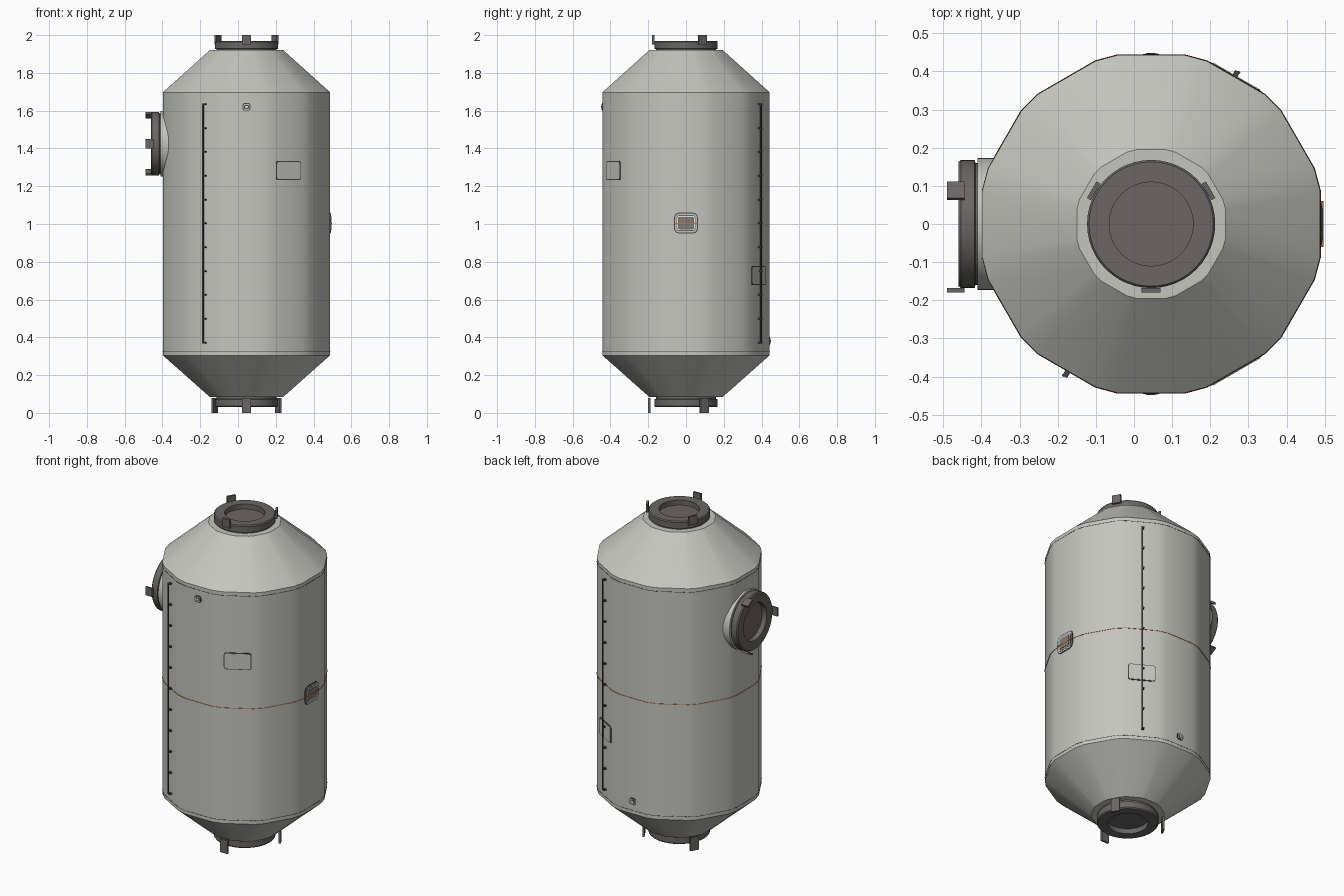
import bpy, bmesh, math
from mathutils import Matrix, Vector

if "Cube" in bpy.data.objects:
    bpy.data.objects.remove(bpy.data.objects["Cube"], do_unlink=True)


def material(name, r, g, b):
    m = bpy.data.materials.new(name)
    m.use_nodes = True
    m.diffuse_color = (r, g, b, 1)
    m.node_tree.nodes["Principled BSDF"].inputs["Base Color"].default_value = (r, g, b, 1)
    return m


HULL = material("hull pale grey", 0.56, 0.56, 0.52)
DARK = material("dark grey", 0.14, 0.135, 0.13)
LINE = material("seam charcoal", 0.06, 0.06, 0.058)
WHITE = material("white trim", 0.8, 0.8, 0.78)
PANE = material("pane grey", 0.22, 0.2, 0.18)
ORANGE = material("orange stripe", 0.6, 0.16, 0.03)

AXIS = Matrix.Translation((0.045, 0, 0))
APOTHEM = 0.443


def finish(name, bm, mat, matrix, smooth=False):
    bmesh.ops.recalc_face_normals(bm, faces=bm.faces)
    mesh = bpy.data.meshes.new(name)
    bm.to_mesh(mesh)
    bm.free()
    mesh.materials.append(mat)
    ob = bpy.data.objects.new(name, mesh)
    ob.matrix_world = matrix
    bpy.context.collection.objects.link(ob)
    if smooth:
        bpy.ops.object.select_all(action="DESELECT")
        ob.select_set(True)
        bpy.context.view_layer.objects.active = ob
        bpy.ops.object.shade_smooth_by_angle(angle=math.radians(30))
    return ob


def hull_section():
    # twelve flat sides with clipped corners, apothem 1
    half = 0.197
    for k in range(12):
        a = math.radians(30 * k)
        for s in (-half, half):
            yield (math.cos(a) - s * math.sin(a), math.sin(a) + s * math.cos(a))


def round_section(n=48):
    for k in range(n):
        a = math.tau * k / n
        yield (math.cos(a), math.sin(a))


def loft(name, section, profile, mat, matrix, closed=False):
    # sweeps a profile of (radius, height) pairs around a section
    bm = bmesh.new()
    pts = list(section)
    rings = [[bm.verts.new((x * r, y * r, z)) for x, y in pts] for r, z in profile]
    pairs = list(zip(rings, rings[1:]))
    if closed:
        pairs.append((rings[-1], rings[0]))
    else:
        bm.faces.new(rings[0])
        bm.faces.new(rings[-1])
    for low, high in pairs:
        for i in range(len(pts)):
            j = (i + 1) % len(pts)
            bm.faces.new((low[i], low[j], high[j], high[i]))
    return finish(name, bm, mat, matrix, True)


def box(name, size, centre, mat, matrix, corner=0):
    # box with optional rounding of the edges that run along local y
    bm = bmesh.new()
    bmesh.ops.create_cube(bm, size=1)
    for v in bm.verts:
        v.co = Vector(size) * 0.5 * 2
        v.co = v.co
    bm.free()
    bm = bmesh.new()
    bmesh.ops.create_cube(bm, size=1, matrix=Matrix.Translation(centre) @ Matrix.Diagonal((*size, 1)))
    if corner:
        edges = [e for e in bm.edges if abs(e.verts[0].co.y - e.verts[1].co.y) > size[1] / 2]
        bmesh.ops.bevel(bm, geom=edges, offset=corner, segments=4, profile=0.5, affect="EDGES")
    return finish(name, bm, mat, matrix)


def side(angle, z):
    # frame on a hull side: local -y points outwards, local z is up
    return (AXIS @ Matrix.Rotation(math.radians(angle + 90), 4, "Z")
            @ Matrix.Translation((0, -APOTHEM, z)))


def plates(name, angle, z, layers):
    # stacked thin plates: (label, width, height, rise, corner, material)
    for label, w, h, rise, corner, mat in layers:
        box(f"{name}_{label}", (w, rise, h), (0, -rise / 2, 0), mat, side(angle, z), corner)


# Hull with both cones
loft("hull", hull_section(),
     [(0.195, 0.085), (APOTHEM, 0.305), (APOTHEM, 1.697), (0.195, 1.92)], HULL, AXIS)


# Thin bands around the hull
def band(name, z, mat, rise, thick):
    r = APOTHEM
    loft(name, hull_section(),
         [(r - 0.005, z), (r + rise, z), (r + rise, z + thick), (r - 0.005, z + thick)],
         mat, AXIS, True)


band("middle_stripe", 0.999, ORANGE, 0.002, 0.002)
band("upper_seam", 1.674, LINE, 0.001, 0.002)
band("lower_seam", 0.325, LINE, 0.001, 0.002)

# Docking ports: recessed ring with three guide tabs
PORT = [(0.160, -0.01), (0.160, 0.006), (0.168, 0.008), (0.168, 0.044), (0.163, 0.05),
        (0.11, 0.05), (0.11, 0.02), (0.02, 0.02)]


def port(name, matrix, tab_radius, tab_start):
    loft(name + "_port", round_section(), PORT, DARK, matrix)
    for i, a in enumerate((0, 120, 240)):
        box(f"{name}_tab_{i + 1}", (0.05, 0.012, 0.08 - tab_start),
            (0, -tab_radius, (0.08 + tab_start) / 2), DARK,
            matrix @ Matrix.Rotation(math.radians(a), 4, "Z"))


port("top", Matrix.Translation((0.045, 0, 1.92)), 0.174, 0.03)
port("bottom", Matrix.Translation((0.045, 0, 0.08)) @ Matrix.Rotation(math.pi, 4, "Y"), 0.194, 0)
side_frame = Matrix.Translation((-0.41, 0, 1.425)) @ Matrix.Rotation(-math.pi / 2, 4, "Y")
port("side", side_frame, 0.174, 0.035)
loft("side_port_collar", round_section(), [(0.173, -0.08), (0.173, 0)], HULL, side_frame)

# Long rails on standoffs, on opposite sides
for name, angle in (("front", 240), ("back", 60)):
    frame = side(angle, 0)
    box(name + "_rail", (0.008, 0.006, 1.27), (0, -0.016, 1.003), LINE, frame)
    for i in range(11):
        box(f"{name}_rail_standoff_{i + 1}", (0.014, 0.018, 0.008),
            (0.004, -0.008, 0.372 + i * 0.1262), LINE, frame)

# Access panels
for name, angle, z in (("front", 300, 1.283), ("back", 60, 0.727)):
    plates(name + "_panel", angle, z, [
        ("outline", 0.152, 0.1, 0.003, 0.014, LINE),
        ("cover", 0.143, 0.091, 0.005, 0.011, HULL)])

# Small lamps
for name, angle, z in (("front", 270, 1.62), ("back", 90, 0.38)):
    plates(name + "_lamp", angle, z, [
        ("outline", 0.042, 0.04, 0.003, 0.011, LINE),
        ("frame", 0.033, 0.031, 0.004, 0.008, HULL),
        ("housing", 0.024, 0.022, 0.005, 0.006, LINE),
        ("lens", 0.014, 0.012, 0.006, 0.004, WHITE)])

# Window
plates("window", 0, 1.005, [
    ("outline", 0.126, 0.11, 0.003, 0.026, LINE),
    ("frame", 0.116, 0.1, 0.004, 0.022, HULL),
    ("gap", 0.102, 0.084, 0.005, 0.016, DARK),
    ("trim", 0.094, 0.076, 0.006, 0.012, WHITE),
    ("inner_gap", 0.084, 0.066, 0.007, 0.009, DARK),
    ("pane", 0.076, 0.058, 0.008, 0.007, PANE)])
box("window_stripe", (0.12, 0.009, 0.006), (0, -0.0045, 0), ORANGE, side(0, 1.002))
